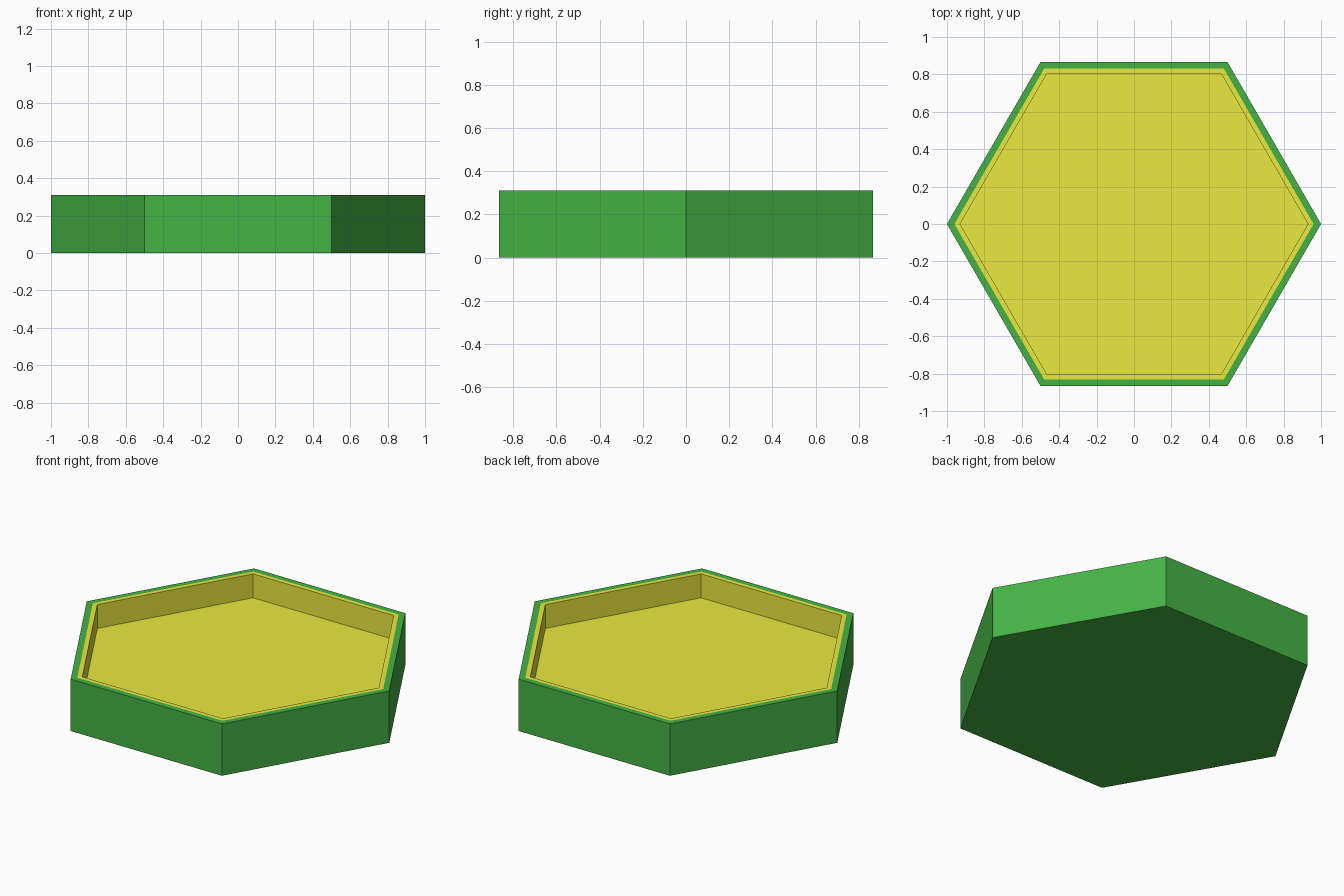
import bpy, bmesh, math

if "Cube" in bpy.data.objects:
    bpy.data.objects.remove(bpy.data.objects["Cube"])

HEIGHT, FLOOR = 0.31, 0.167


def material(name, color):
    m = bpy.data.materials.new(name)
    m.diffuse_color = color
    m.use_nodes = True
    m.node_tree.nodes["Principled BSDF"].inputs["Base Color"].default_value = m.diffuse_color
    return m


def hexagon(bm, radius, z):
    return [bm.verts.new((radius * math.cos(i * math.pi / 3),
                          radius * math.sin(i * math.pi / 3), z)) for i in range(6)]


bm = bmesh.new()

# Section from the base, up the outside, over the rim and down to the recessed floor
section = [(1.0, 0.0), (1.0, HEIGHT), (0.96, HEIGHT), (0.93, HEIGHT), (0.93, FLOOR)]
rings = [hexagon(bm, r, z) for r, z in section]

# Green base, outer walls and rim edge; yellow inner rim and walls
bm.faces.new(rings[0][::-1])
for k, (a, b) in enumerate(zip(rings, rings[1:])):
    for i in range(6):
        j = (i + 1) % 6
        face = bm.faces.new((a[i], a[j], b[j], b[i]))
        face.material_index = 0 if k < 2 else 1

# Yellow recessed floor
bm.faces.new(rings[-1]).material_index = 1

mesh = bpy.data.meshes.new("hexagonal_tray")
bm.to_mesh(mesh)
bm.free()
mesh.materials.append(material("green", (0.06, 0.45, 0.06, 1)))
mesh.materials.append(material("yellow", (0.82, 0.82, 0.05, 1)))
tray = bpy.data.objects.new("hexagonal_tray", mesh)
bpy.context.collection.objects.link(tray)
